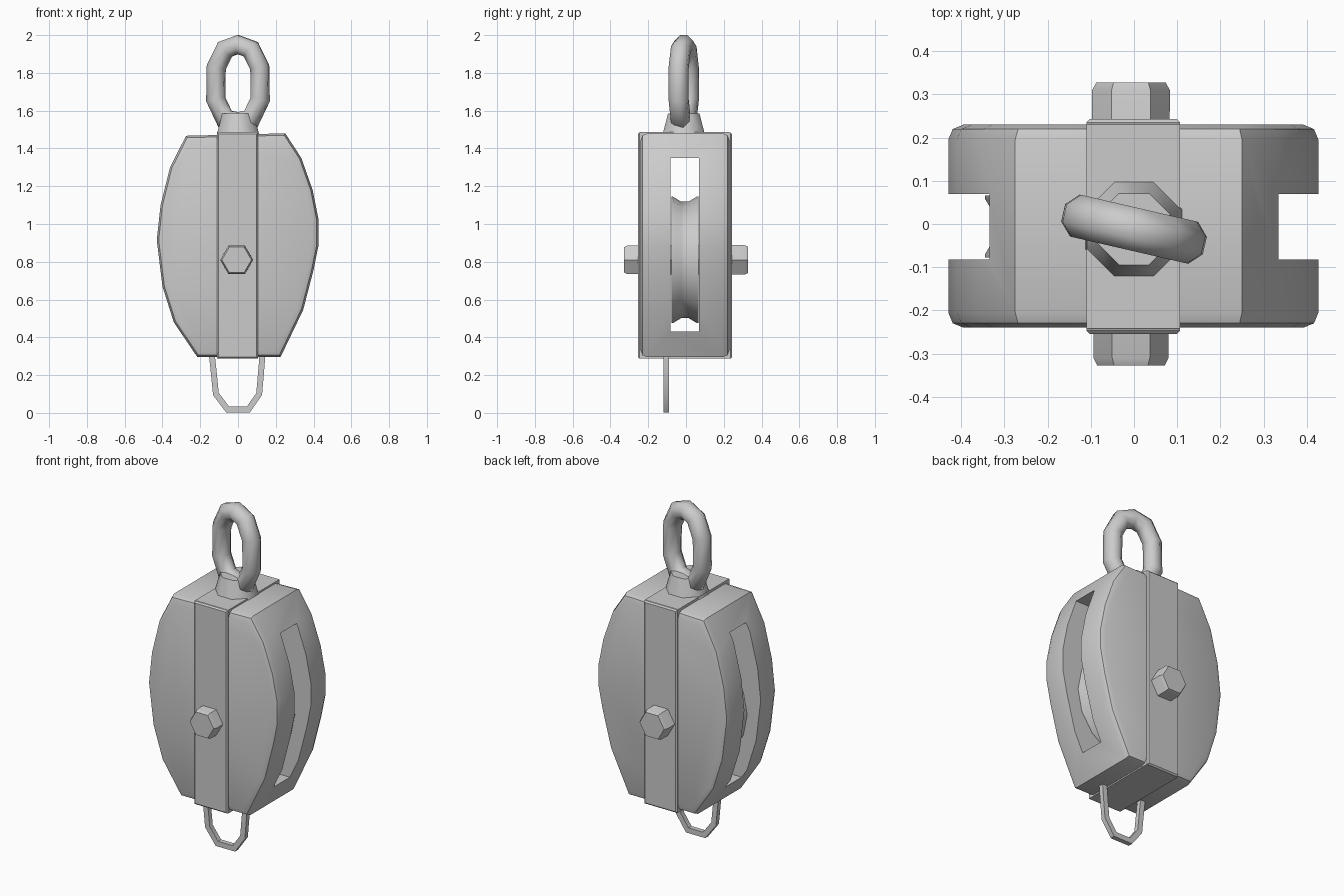
import bpy, bmesh, math
from mathutils import Vector, Matrix

if "Cube" in bpy.data.objects:
    bpy.data.objects.remove(bpy.data.objects["Cube"])


def finish(bm, name, angle=50):
    bmesh.ops.recalc_face_normals(bm, faces=bm.faces)
    me = bpy.data.meshes.new(name)
    bm.to_mesh(me)
    bm.free()
    ob = bpy.data.objects.new(name, me)
    bpy.context.collection.objects.link(ob)
    bpy.ops.object.select_all(action='DESELECT')
    ob.select_set(True)
    bpy.context.view_layer.objects.active = ob
    if angle:
        bpy.ops.object.shade_smooth_by_angle(angle=math.radians(angle))
    return ob


def slab(profile, y0, y1, bevel=0, segments=2):
    """Extrude an x-z outline from y0 to y1, rounding the front and back rims."""
    bm = bmesh.new()
    face = bm.faces.new([bm.verts.new((x, y0, z)) for x, z in profile])
    ext = bmesh.ops.extrude_face_region(bm, geom=[face], use_keep_orig=True)
    bmesh.ops.translate(bm, vec=(0, y1 - y0, 0),
                        verts=[v for v in ext['geom'] if isinstance(v, bmesh.types.BMVert)])
    bmesh.ops.recalc_face_normals(bm, faces=bm.faces)
    if bevel:
        rims = [e for e in bm.edges if abs(e.verts[0].co.y - e.verts[1].co.y) < 1e-5]
        bmesh.ops.bevel(bm, geom=rims, offset=bevel, segments=segments,
                        profile=0.5, affect='EDGES')
    return bm


def tube(path, r_in, r_out, sides, closed):
    """Sweep an elliptical section along a path in the x-z plane."""
    bm = bmesh.new()
    pts = [Vector((x, 0, z)) for x, z in path]
    n = len(pts)
    rings = []
    for i, p in enumerate(pts):
        a = pts[i - 1] if closed or i else p
        b = pts[(i + 1) % n] if closed or i < n - 1 else p
        d0 = (p - a).normalized() if a != p else (b - p).normalized()
        d1 = (b - p).normalized() if b != p else d0
        t = (d0 + d1).normalized()
        side = Vector((t.z, 0, -t.x)) / max(t.dot(d0), 0.7)
        rings.append([bm.verts.new(p + side * r_in * math.cos(w) + Vector((0, r_out * math.sin(w), 0)))
                      for w in (2 * math.pi * (k + 0.5) / sides for k in range(sides))])
    for i in range(n if closed else n - 1):
        r, s = rings[i], rings[(i + 1) % n]
        for k in range(sides):
            m = (k + 1) % sides
            bm.faces.new((r[k], r[m], s[m], s[k]))
    if not closed:
        bm.faces.new(rings[0])
        bm.faces.new(rings[-1])
    return bm


def lathe_y(profile, sides, centre):
    """Revolve a closed or capped (radius, y) profile about the y axis."""
    bm = bmesh.new()
    rings = [[bm.verts.new((centre[0] + r * math.cos(2 * math.pi * k / sides), y,
                            centre[1] + r * math.sin(2 * math.pi * k / sides)))
              for k in range(sides)] for r, y in profile]
    for r, s in zip(rings, rings[1:]):
        for k in range(sides):
            m = (k + 1) % sides
            bm.faces.new((r[k], r[m], s[m], s[k]))
    bm.faces.new(rings[0])
    bm.faces.new(rings[-1])
    return bm


# Barrel-shaped shell
outline = [(0.25, 1.48), (0.335, 1.35), (0.395, 1.18), (0.427, 1.02), (0.427, 0.89),
           (0.40, 0.757), (0.345, 0.545), (0.225, 0.295),
           (-0.215, 0.295), (-0.34, 0.48), (-0.40, 0.67), (-0.43, 0.915),
           (-0.41, 1.10), (-0.36, 1.30), (-0.275, 1.467)]
shell = finish(slab(outline, -0.24, 0.23, 0.035), "shell", 0)

# Rope slot cut right through the shell
slot = finish(slab([(-0.6, 0.43), (0.6, 0.43), (0.6, 1.35), (-0.6, 1.35)], -0.082, 0.07),
              "slot_cutter", 0)
slot.hide_render = True
bpy.context.view_layer.objects.active = shell
mod = shell.modifiers.new("slot", 'BOOLEAN')
mod.operation = 'DIFFERENCE'
mod.solver = 'EXACT'
mod.object = slot
bpy.ops.object.modifier_apply(modifier=mod.name)
bpy.data.objects.remove(slot)
bpy.ops.object.select_all(action='DESELECT')
shell.select_set(True)
bpy.ops.object.shade_smooth_by_angle(angle=math.radians(40))

# Metal strap wrapped round the middle: front, back, top and bottom plates
for name, y0, y1, z0, z1 in (("strap_front", -0.255, -0.2, 0.287, 1.485),
                             ("strap_back", 0.19, 0.243, 0.287, 1.485),
                             ("strap_top", -0.25, 0.238, 1.44, 1.486),
                             ("strap_bottom", -0.25, 0.238, 0.287, 0.33)):
    finish(slab([(-0.11, z0), (0.107, z0), (0.107, z1), (-0.11, z1)], y0, y1, 0.008, 1), name, 30)

# Grooved sheave inside the slot
finish(lathe_y([(0.335, -0.078), (0.335, -0.07), (0.308, -0.025), (0.308, 0.013),
                (0.335, 0.058), (0.335, 0.066)], 16, (-0.01, 0.81)), "sheave")

# Hexagonal axle pin
finish(lathe_y([(0.078, -0.328), (0.087, -0.31), (0.09, 0.31), (0.08, 0.328)], 6, (-0.007, 0.81)),
       "axle_pin")

# Swivel base under the eye
bm = bmesh.new()
bmesh.ops.create_cone(bm, cap_ends=True, segments=8, radius1=0.125, radius2=0.09, depth=0.125,
                      matrix=Matrix.Translation((0, -0.012, 1.5225)) @ Matrix.Rotation(math.pi / 8, 4, 'Z'))
finish(bm, "swivel_base")

# Oblong lifting eye, turned slightly about z
half = [(0.07, 1.925), (0.118, 1.83), (0.121, 1.66), (0.07, 1.555)]
path = [(0, 1.95)] + half + [(0, 1.545)] + [(-x, z) for x, z in reversed(half)]
eye = finish(tube(path, 0.051, 0.054, 8, True), "lifting_eye")
eye.rotation_euler.z = math.radians(-13)
eye.location.y = -0.012

# Thin wire becket hanging below
becket = [(-0.14, 0.32), (-0.132, 0.25), (-0.117, 0.10), (-0.055, 0.018),
          (0.055, 0.018), (0.112, 0.10), (0.125, 0.25), (0.13, 0.32)]
loop = finish(tube(becket, 0.022, 0.02, 4, False), "becket_loop")
loop.location.y = -0.104
